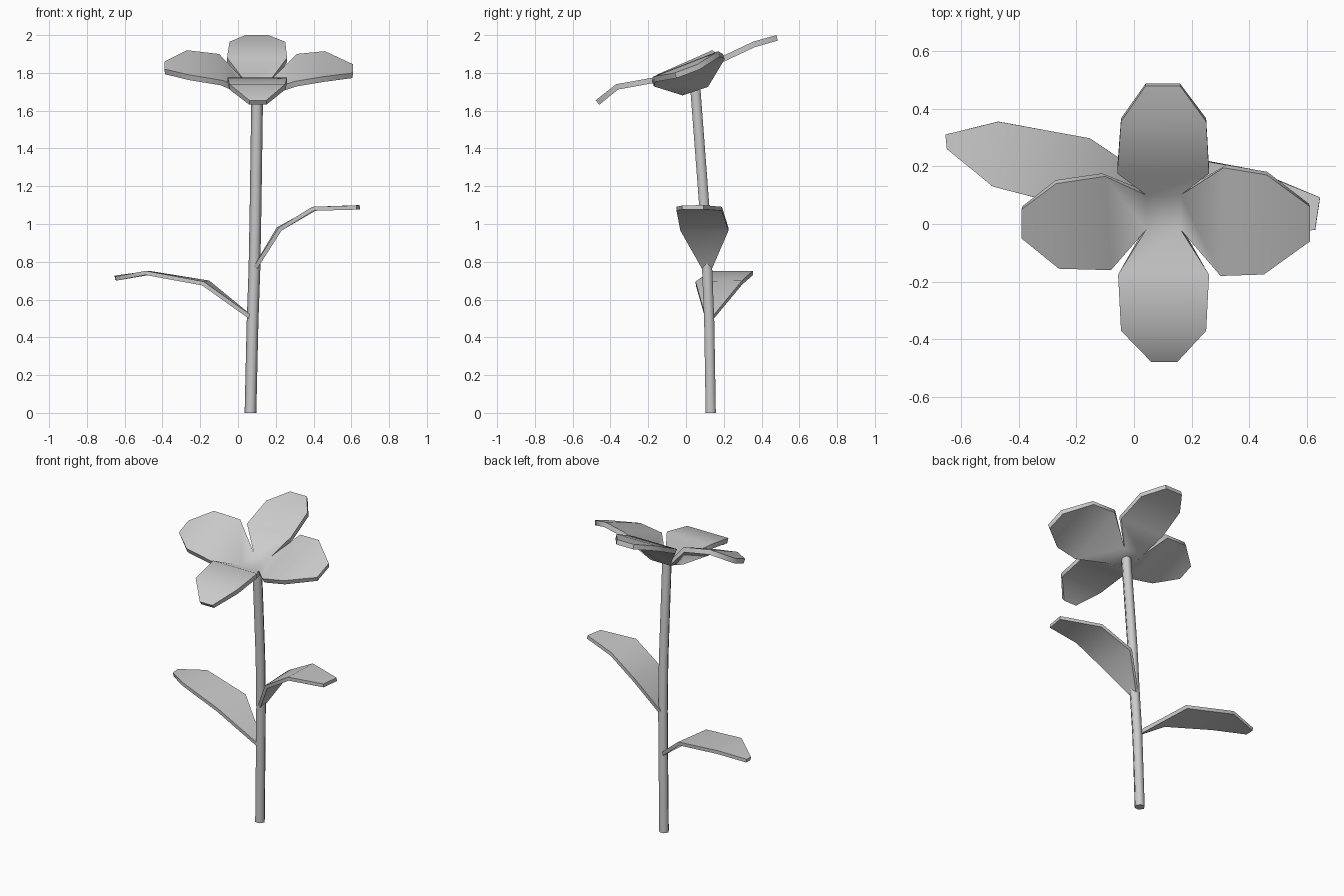
import bpy, math
from mathutils import Vector

if "Cube" in bpy.data.objects:
    bpy.data.objects.remove(bpy.data.objects["Cube"])


def make_object(name, verts, faces, thickness=0.0, angle=40):
    mesh = bpy.data.meshes.new(name)
    mesh.from_pydata(verts, [], faces)
    mesh.update()
    obj = bpy.data.objects.new(name, mesh)
    bpy.context.collection.objects.link(obj)
    bpy.ops.object.select_all(action='DESELECT')
    obj.select_set(True)
    bpy.context.view_layer.objects.active = obj
    if thickness:
        mod = obj.modifiers.new("thickness", 'SOLIDIFY')
        mod.thickness = thickness
        mod.offset = -1
        bpy.ops.object.modifier_apply(modifier=mod.name)
    bpy.ops.object.shade_smooth_by_angle(angle=math.radians(angle))
    return obj


def strip(verts, faces, start, rows):
    """Extend a blade from the edge 'start' through pairs of points (left, right)."""
    a, b = start
    for left, right in rows:
        c = len(verts)
        verts += [left, right]
        faces.append((a, b, c + 1, c))
        a, b = c, c + 1


# Stem: six-sided tube with a gentle lean
path = [(0.066, 0.131, 0), (0.077, 0.123, 0.48), (0.087, 0.112, 0.76),
        (0.093, 0.097, 1.09), (0.102, 0.05, 1.71)]
verts, faces, n = [], [], 6
for p in path:
    for i in range(n):
        t = math.tau * i / n
        verts.append(Vector(p) + Vector((math.cos(t), math.sin(t), 0)) * 0.031)
for r in range(len(path) - 1):
    for i in range(n):
        j = (i + 1) % n
        faces.append((r * n + i, r * n + j, (r + 1) * n + j, (r + 1) * n + i))
faces += [tuple(reversed(range(n))), tuple(range(len(verts) - n, len(verts)))]
make_object("stem", verts, faces, angle=65)

# Blossom: small centre quad with four petals growing from its edges
verts = [(0.042, -0.02, 1.71), (0.162, -0.02, 1.71),
         (0.162, 0.10, 1.75), (0.042, 0.10, 1.75)]
faces = [(0, 1, 2, 3)]
petals = {
    (1, 0): [((0.26, -0.175, 1.775), (-0.055, -0.175, 1.775)),
             ((0.25, -0.37, 1.74), (-0.045, -0.37, 1.74)),
             ((0.15, -0.478, 1.655), (0.06, -0.478, 1.655))],
    (3, 2): [((-0.058, 0.175, 1.88), (0.26, 0.175, 1.88)),
             ((-0.045, 0.355, 1.965), (0.25, 0.355, 1.965)),
             ((0.04, 0.478, 2.0), (0.16, 0.478, 2.0))],
    (2, 1): [((0.31, 0.195, 1.90), (0.30, -0.18, 1.755)),
             ((0.46, 0.17, 1.915), (0.45, -0.175, 1.78)),
             ((0.61, 0.06, 1.845), (0.61, -0.06, 1.80))],
    (0, 3): [((-0.08, -0.16, 1.76), (-0.10, 0.165, 1.90)),
             ((-0.26, -0.155, 1.79), (-0.27, 0.14, 1.92)),
             ((-0.39, -0.05, 1.82), (-0.39, 0.05, 1.86))],
}
for edge, rows in petals.items():
    strip(verts, faces, edge, rows)
# strips are wound (end, start) so the petals face up with the centre
faces = [faces[0]] + [f for f in faces[1:]]
make_object("blossom", verts, faces, thickness=0.03, angle=50)

# Leaves: tapered blades rising from the stem
leaves = {
    "right_leaf": [((0.09, 0.13, 0.745), (0.09, 0.095, 0.745)),
                   ((0.22, 0.225, 0.965), (0.23, -0.03, 0.965)),
                   ((0.41, 0.19, 1.07), (0.40, -0.05, 1.07)),
                   ((0.645, 0.092, 1.078), (0.628, -0.02, 1.076))],
    "left_leaf": [((0.07, 0.105, 0.49), (0.07, 0.14, 0.49)),
                  ((-0.19, 0.052, 0.675), (-0.16, 0.298, 0.68)),
                  ((-0.49, 0.13, 0.73), (-0.47, 0.355, 0.73)),
                  ((-0.645, 0.26, 0.70), (-0.65, 0.31, 0.705))],
}
for name, rows in leaves.items():
    verts, faces = list(rows[0]), []
    strip(verts, faces, (0, 1), rows[1:])
    faces = [tuple(reversed(f)) for f in faces]
    make_object(name, verts, faces, thickness=0.022, angle=50)
